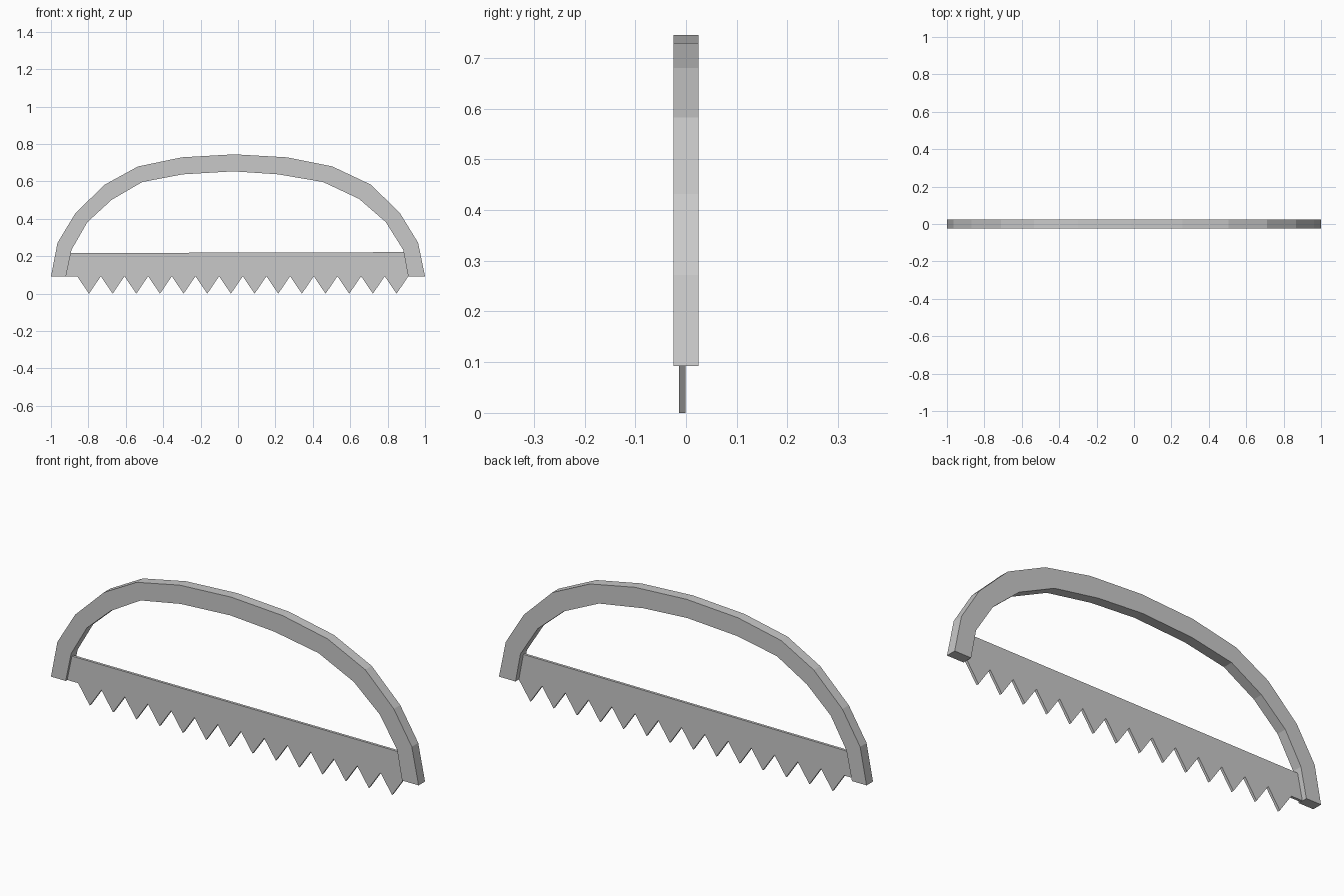
import bpy
import bmesh

if "Cube" in bpy.data.objects:
    bpy.data.objects.remove(bpy.data.objects["Cube"], do_unlink=True)

# One plain light grey for the whole saw
GREY = (0.584, 0.584, 0.584, 1)
grey = bpy.data.materials.new("light_grey_metal")
grey.use_nodes = True
grey.diffuse_color = GREY
grey.node_tree.nodes["Principled BSDF"].inputs["Base Color"].default_value = GREY


def plate(name, outline, y_front, y_back):
    """Extrude an x-z outline between two depths."""
    bm = bmesh.new()
    face = bm.faces.new([bm.verts.new((x, y_front, z)) for x, z in outline])
    grown = bmesh.ops.extrude_face_region(bm, geom=[face])["geom"]
    moved = [v for v in grown if isinstance(v, bmesh.types.BMVert)]
    bmesh.ops.translate(bm, verts=moved, vec=(0, y_back - y_front, 0))
    bmesh.ops.recalc_face_normals(bm, faces=bm.faces)
    mesh = bpy.data.meshes.new(name)
    bm.to_mesh(mesh)
    bm.free()
    mesh.materials.append(grey)
    obj = bpy.data.objects.new(name, mesh)
    bpy.context.collection.objects.link(obj)


# Bowed frame: outer and inner arcs, right end to left end
outer = [(1, .092), (.963, .272), (.865, .432), (.71, .583), (.505, .68),
         (.26, .729), (-.02, .745), (-.3, .729), (-.535, .68), (-.712, .583),
         (-.868, .432), (-.965, .272), (-1, .092)]
inner = [(.91, .092), (.883, .235), (.79, .383), (.647, .507), (.455, .597),
         (.215, .638), (-.025, .654), (-.295, .638), (-.512, .597), (-.675, .502),
         (-.805, .383), (-.89, .235), (-.92, .092)]
plate("bow_frame", outer + inner[::-1], -.025, .025)

# Blade with a row of triangular teeth, ends set into the frame
TEETH, PITCH, START, ROOT = 14, .1265, -.86, .093
blade = [(.92, .222), (-.92, .217), (-.92, ROOT), (START, ROOT)]
for i in range(TEETH):
    x = START + i * PITCH
    blade += [(x + PITCH / 2, 0), (x + PITCH, ROOT)]
blade += [(.92, ROOT)]
plate("saw_blade", blade, -.014, -.001)
